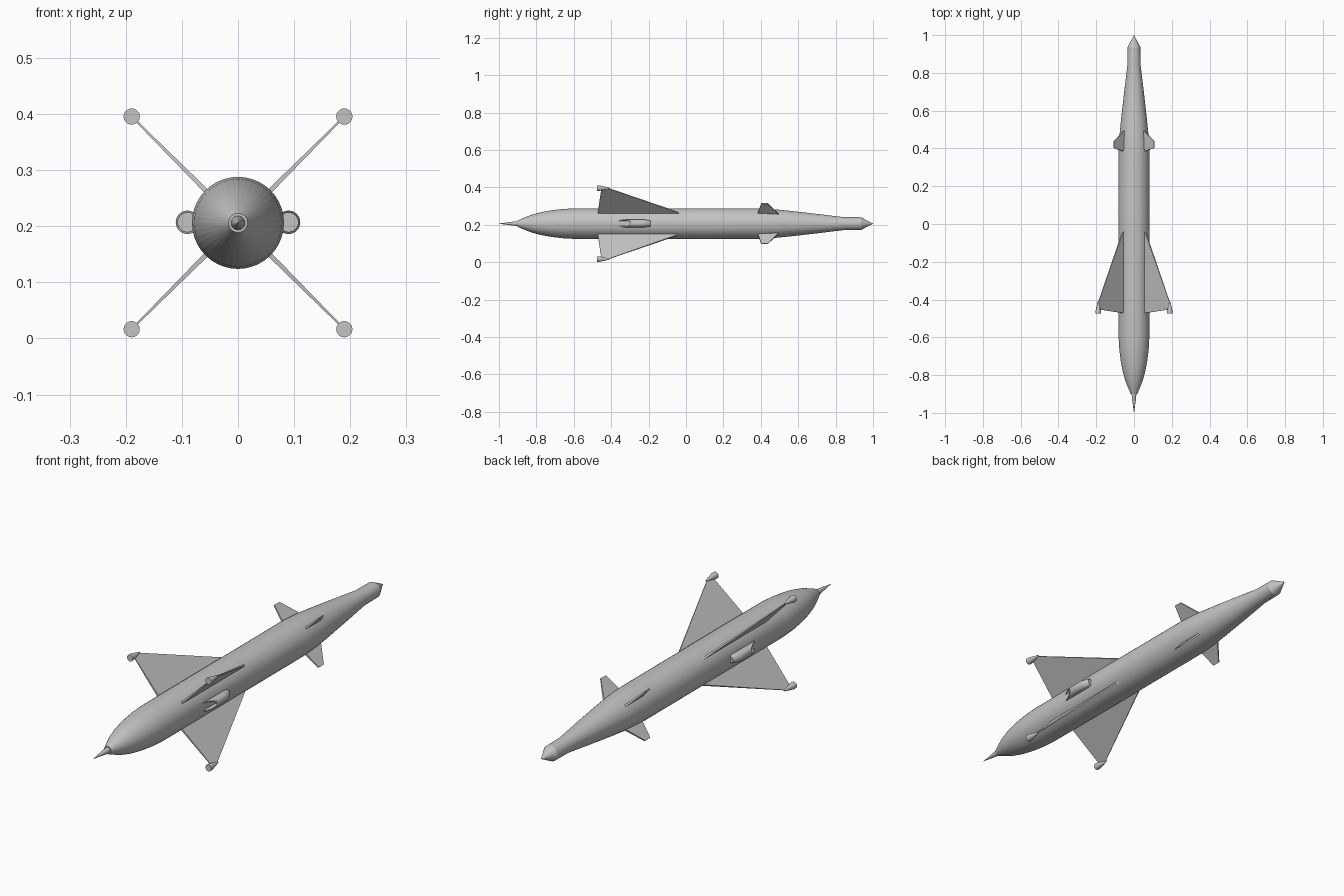
import bpy, bmesh, math
from mathutils import Vector, Matrix

if "Cube" in bpy.data.objects:
    bpy.data.objects.remove(bpy.data.objects["Cube"])

CZ = 0.206   # height of the body axis

grey = bpy.data.materials.new("plain grey")
grey.diffuse_color = (0.55, 0.55, 0.55, 1)
grey.use_nodes = True
grey.node_tree.nodes["Principled BSDF"].inputs["Base Color"].default_value = grey.diffuse_color


def finish(bm, name, smooth=None):
    bmesh.ops.recalc_face_normals(bm, faces=bm.faces)
    me = bpy.data.meshes.new(name)
    bm.to_mesh(me)
    bm.free()
    me.materials.append(grey)
    ob = bpy.data.objects.new(name, me)
    bpy.context.collection.objects.link(ob)
    if smooth:
        bpy.ops.object.select_all(action='DESELECT')
        ob.select_set(True)
        bpy.context.view_layer.objects.active = ob
        bpy.ops.object.shade_smooth_by_angle(angle=math.radians(smooth))
    return ob


def lathe(bm, profile, n, cx=0.0, cz=CZ):
    """Rings of (y, radius) around an axis along y, capped at both ends."""
    rings = []
    for y, r in profile:
        rings.append([bm.verts.new((cx + r * math.cos(2 * math.pi * i / n), y,
                                    cz + r * math.sin(2 * math.pi * i / n)))
                      for i in range(n)])
    for a, b in zip(rings, rings[1:]):
        for i in range(n):
            j = (i + 1) % n
            bm.faces.new((a[i], a[j], b[j], b[i]))
    bm.faces.new(rings[0])
    bm.faces.new(rings[-1])


# Body: rounded front end, straight barrel, tapered rear with a small cone
bm = bmesh.new()
lathe(bm, [(-0.9, 0.017), (-0.87, 0.03), (-0.83, 0.046), (-0.78, 0.06),
           (-0.72, 0.071), (-0.66, 0.078), (-0.59, 0.082), (0.38, 0.082),
           (0.47, 0.077), (0.56, 0.068), (0.7, 0.052), (0.84, 0.035),
           (0.935, 0.034), (1.0, 0.0006)], 40)
finish(bm, "body", 8)

# Spike at the front
bm = bmesh.new()
lathe(bm, [(-1.0, 0.0005), (-0.92, 0.011), (-0.895, 0.013)], 20)
finish(bm, "front_spike", 25)


def fin(name, outline, root_t, tip_t, angle):
    """Thin plate from (radius, y) points, thinner towards its tip."""
    rmin = min(p[0] for p in outline)
    rmax = max(p[0] for p in outline)
    rot = Matrix.Rotation(angle, 4, 'Y')
    sides = []
    bm = bmesh.new()
    for s in (-1, 1):
        row = []
        for r, y in outline:
            t = root_t + (tip_t - root_t) * (r - rmin) / (rmax - rmin)
            row.append(bm.verts.new(rot @ Vector((r, y, s * t / 2))
                                    + Vector((0, 0, CZ))))
        sides.append(row)
    a, b = sides
    bm.faces.new(a)
    bm.faces.new(b)
    for i in range(len(a)):
        j = (i + 1) % len(a)
        bm.faces.new((a[i], a[j], b[j], b[i]))
    finish(bm, name)


# Four large fins with tip pods, four small fins
for k in range(4):
    ang = math.radians(45 + 90 * k)
    fin(f"large_fin_{k + 1}", [(0.06, 0.01), (0.268, -0.415), (0.268, -0.452),
                               (0.06, -0.474)], 0.009, 0.003, ang)
    fin(f"small_fin_{k + 1}", [(0.06, 0.505), (0.152, 0.437), (0.152, 0.402),
                               (0.06, 0.38)], 0.009, 0.005, ang)
    bm = bmesh.new()
    lathe(bm, [(-0.475, 0.0145), (-0.462, 0.0145), (-0.41, 0.003)], 20,
          0.268 * math.cos(ang), CZ + 0.268 * math.sin(ang))
    finish(bm, f"fin_tip_pod_{k + 1}", 30)

# Side scoops: tubes cut on a slant at the front, with a hollow mouth
N = 24
for side, name in ((1, "right_scoop"), (-1, "left_scoop")):
    bm = bmesh.new()

    def ring(r, y_in, y_out, cx=0.09):
        out = []
        for i in range(N):
            c = math.cos(2 * math.pi * i / N)
            y = y_in + (y_out - y_in) * (c * r / 0.021 + 1) / 2
            out.append(bm.verts.new((side * (cx + r * c), y, CZ + 0.001
                       + r * math.sin(2 * math.pi * i / N))))
        return out

    rings = [ring(0.017, -0.27, -0.27), ring(0.017, -0.385, -0.29),
             ring(0.021, -0.385, -0.29), ring(0.021, -0.23, -0.23),
             ring(0.019, -0.205, -0.205, 0.085), ring(0.015, -0.19, -0.19, 0.08)]
    for a, b in zip(rings, rings[1:]):
        for i in range(N):
            j = (i + 1) % N
            bm.faces.new((a[i], a[j], b[j], b[i]))
    bm.faces.new(rings[0])
    bm.faces.new(rings[-1])
    finish(bm, name, 30)
